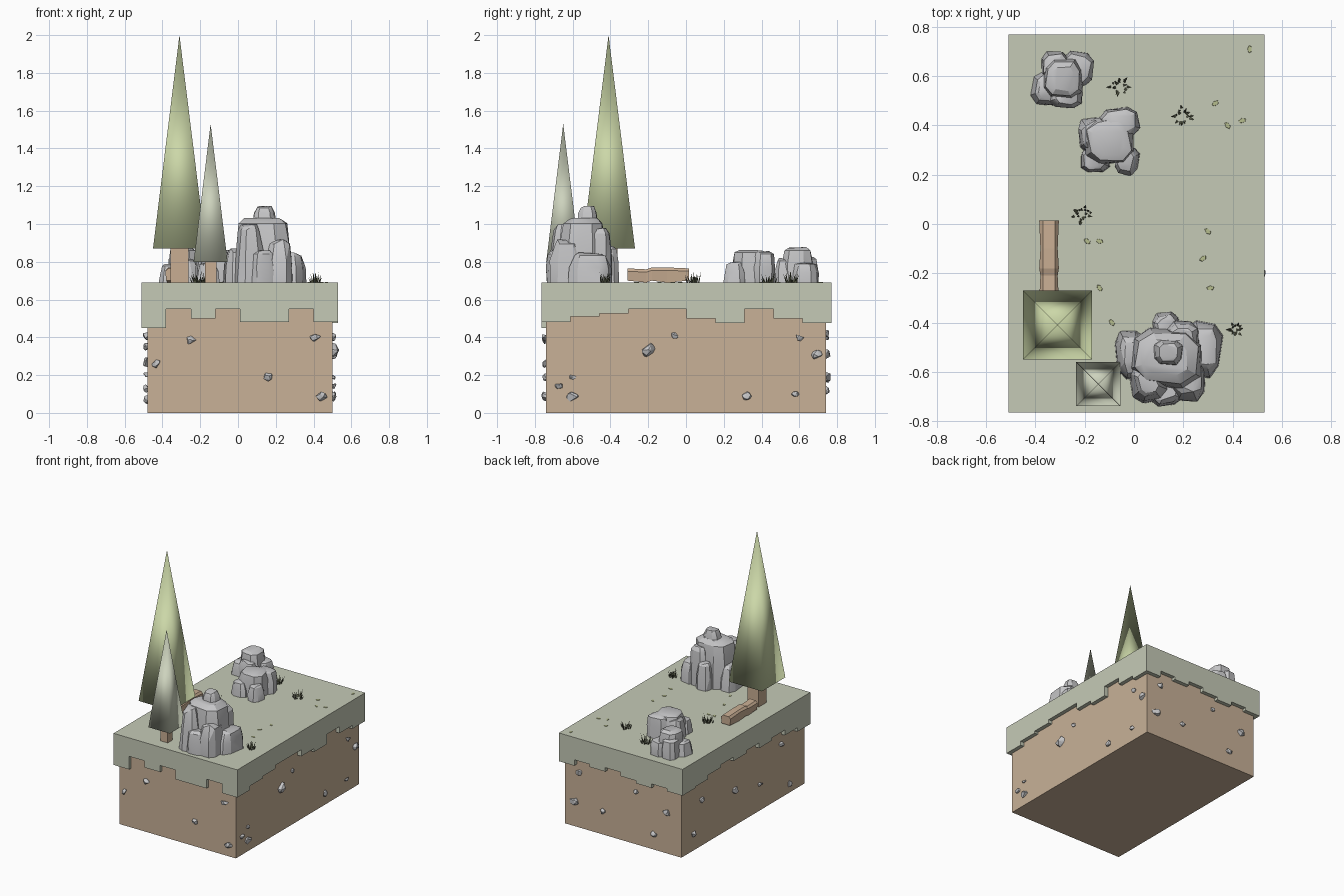
import bpy, bmesh, math, random
from mathutils import Vector, Matrix

random.seed(4)
if "Cube" in bpy.data.objects:
    bpy.data.objects.remove(bpy.data.objects["Cube"], do_unlink=True)

GROUND = 0.69
X0, X1, Y0, Y1 = -0.51, 0.53, -0.765, 0.77


def material(name, r, g, b):
    m = bpy.data.materials.new(name)
    m.use_nodes = True
    m.diffuse_color = (r, g, b, 1)
    m.node_tree.nodes["Principled BSDF"].inputs["Base Color"].default_value = (r, g, b, 1)
    return m


GRASS = material("grass", 0.56, 0.59, 0.47)
SOIL = material("soil", 0.58, 0.44, 0.31)
STONE = material("stone", 0.56, 0.56, 0.57)
LEAF = material("leaf green", 0.60, 0.68, 0.39)
PALE = material("pale leaf", 0.61, 0.65, 0.51)
WOOD = material("wood", 0.58, 0.42, 0.29)
BLADE = material("dark blade", 0.11, 0.12, 0.07)
FLECK = material("yellow fleck", 0.47, 0.51, 0.27)


def finish(bm, name, mat, smooth=None):
    bmesh.ops.recalc_face_normals(bm, faces=bm.faces)
    me = bpy.data.meshes.new(name)
    bm.to_mesh(me)
    bm.free()
    me.materials.append(mat)
    ob = bpy.data.objects.new(name, me)
    bpy.context.collection.objects.link(ob)
    if smooth is not None:
        bpy.ops.object.select_all(action='DESELECT')
        ob.select_set(True)
        bpy.context.view_layer.objects.active = ob
        if smooth >= 180:
            bpy.ops.object.shade_smooth()
        else:
            bpy.ops.object.shade_smooth_by_angle(angle=math.radians(smooth))
    return ob


def add_box(bm, lo, hi):
    lo, hi = Vector(lo), Vector(hi)
    m = Matrix.Translation((lo + hi) / 2) @ Matrix.Diagonal((*(hi - lo), 1))
    return bmesh.ops.create_cube(bm, size=1, matrix=m)["verts"]


def hull(bm, points):
    verts = [bm.verts.new(p) for p in points]
    res = bmesh.ops.convex_hull(bm, input=verts)
    junk = {g for g in res["geom_interior"] + res["geom_unused"] if isinstance(g, bmesh.types.BMVert)}
    bmesh.ops.delete(bm, geom=list(junk), context='VERTS')


# Soil block
bm = bmesh.new()
add_box(bm, (-0.48, -0.74, 0), (0.5, 0.74, 0.67))
finish(bm, "soil_block", SOIL)

# Turf: top sheet with stepped hanging edges, thickened inward
bm = bmesh.new()
corners = [Vector((X0, Y0, 0)), Vector((X1, Y0, 0)), Vector((X1, Y1, 0)), Vector((X0, Y1, 0))]
drops = [
    (.45, .55, .50, .55, .48, .48, .55, .48),
    (.48, .51, .525, .55, .55, .50, .475, .55, .50, .475),
    (.475, .52, .50, .53, .50, .48, .51, .49),
    (.49, .50, .53, .55, .52, .54, .50, .52, .48, .45),
]
up = Vector((0, 0, 1))
bm.faces.new([bm.verts.new(c + up * GROUND) for c in corners])
for i, steps in enumerate(drops):
    a, b = corners[i], corners[(i + 1) % 4]
    n = len(steps)
    edge = [a + up * GROUND, a + up * steps[0]]
    for k in range(1, n):
        if steps[k] != steps[k - 1]:
            p = a.lerp(b, k / n)
            edge += [p + up * steps[k - 1], p + up * steps[k]]
    edge += [b + up * steps[-1], b + up * GROUND]
    bm.faces.new([bm.verts.new(p) for p in edge])
bmesh.ops.remove_doubles(bm, verts=bm.verts, dist=0.0005)
turf = finish(bm, "turf", GRASS)
mod = turf.modifiers.new("thickness", 'SOLIDIFY')
mod.thickness = 0.033
mod.offset = -1
mod.use_even_offset = True


# Trees: four-sided crowns on square trunks
def tree(name, x, y, half, z0, z1, trunk, mat):
    bm = bmesh.new()
    turn = Matrix.Translation((x, y, (z0 + z1) / 2)) @ Matrix.Rotation(math.pi / 4, 4, 'Z')
    bmesh.ops.create_cone(bm, cap_ends=True, segments=4, radius1=half * math.sqrt(2),
                          radius2=0, depth=z1 - z0, matrix=turn)
    finish(bm, name + "_crown", mat, 180)
    bm = bmesh.new()
    add_box(bm, (x - trunk, y - trunk, GROUND - 0.02), (x + trunk, y + trunk, z0 + 0.03))
    finish(bm, name + "_trunk", WOOD)


tree("tall_tree", -0.31, -0.41, 0.14, 0.87, 2.0, 0.047, LEAF)
tree("small_tree", -0.145, -0.65, 0.09, 0.80, 1.53, 0.03, PALE)

# Fallen log, slightly knobbly along its length
bm = bmesh.new()
stations = [(-0.31, .70, .765), (-0.21, .69, .76), (-0.18, .70, .77), (-0.1, .69, .77), (0.015, .70, .765)]
rings = []
for k, (y, lo, hi) in enumerate(stations):
    s = 0.005 * (k % 2)
    rings.append([bm.verts.new(p) for p in (
        (-0.38 + s, y, lo), (-0.31 - s, y, lo), (-0.305 - s, y, hi - .015),
        (-0.32, y, hi), (-0.37, y, hi), (-0.385 + s, y, hi - .015))])
for r, q in zip(rings, rings[1:]):
    for j in range(6):
        bm.faces.new((r[j], r[(j + 1) % 6], q[(j + 1) % 6], q[j]))
bm.faces.new(rings[0])
bm.faces.new(rings[-1])
finish(bm, "fallen_log", WOOD)


# Rock clusters: overlapping faceted chunks that narrow upward
def chunk(bm, x, y, w, d, top, taper, base=GROUND - 0.02):
    turn = random.uniform(-0.2, 0.2)
    pts = []
    for t, s in ((0, 1), (0.55, (1 + taper) / 2 + 0.06), (0.9, taper), (1, taper * 0.72)):
        for cx, cy in ((1, .55), (.55, 1), (-.55, 1), (-1, .55), (-1, -.55), (-.55, -1), (.55, -1), (1, -.55)):
            j = s * random.uniform(0.88, 1.05)
            px, py = cx * j * w / 2, cy * j * d / 2
            pts.append((x + px * math.cos(turn) - py * math.sin(turn),
                        y + px * math.sin(turn) + py * math.cos(turn),
                        base + (top - base) * t - (random.uniform(0, 0.015) if t == 1 else 0)))
    hull(bm, pts)


clusters = {
    "large_rocks": [
        (.13, -.54, .31, .25, 1.04, .8), (.14, -.52, .15, .13, 1.10, .75), (.06, -.64, .15, .18, 1.0, .7),
        (.22, -.63, .15, .19, .92, .7), (.13, -.68, .13, .12, .86, .8), (-.01, -.53, .13, .21, .87, .7),
        (.28, -.51, .15, .23, .85, .75), (.13, -.42, .11, .12, .89, .8), (.20, -.46, .14, .14, .98, .8)],
    "middle_rocks": [
        (-.10, .34, .20, .20, .87, .85), (-.06, .41, .16, .12, .86, .85), (-.16, .26, .12, .11, .80, .7),
        (-.03, .26, .10, .12, .80, .7), (-.17, .36, .11, .14, .84, .8)],
    "back_rocks": [
        (-.29, .59, .17, .17, .88, .8), (-.23, .63, .13, .14, .80, .8), (-.35, .55, .13, .14, .79, .75),
        (-.28, .52, .14, .10, .82, .75), (-.32, .64, .12, .12, .83, .8)],
}
for name, chunks in clusters.items():
    bm = bmesh.new()
    for c in chunks:
        chunk(bm, *c)
    finish(bm, name, STONE, 22)

# Pebbles set into each soil face: (position along face, height, size)
pebbles = {
    "front": [(-.43, .26, .05), (-.25, .385, .05), (.16, .19, .05), (.44, .09, .06), (.41, .4, .055)],
    "right": [(-.2, .335, .085), (-.06, .41, .04), (-.67, .145, .045), (-.6, .085, .06), (-.6, .19, .035),
              (.32, .09, .05), (.58, .10, .04), (.6, .4, .045), (.69, .31, .06)],
    "back": [(.42, .19, .07), (.18, .18, .05), (-.36, .31, .06), (-.25, .12, .05), (-.1, .4, .04), (.38, .42, .05)],
    "left": [(-.46, .41, .06), (.5, .35, .05), (.1, .27, .06), (-.2, .2, .05), (.6, .13, .05), (-.55, .07, .05)],
}
for side, spots in pebbles.items():
    bm = bmesh.new()
    for u, z, size in spots:
        centre = {"front": (u, -.745, z), "back": (u, .745, z), "right": (.505, u, z), "left": (-.485, u, z)}[side]
        flat = (.5, .32, .42) if side in ("front", "back") else (.32, .5, .42)
        pts = []
        for _ in range(16):
            v = Vector([random.gauss(0, 1) for _ in range(3)]).normalized()
            pts.append(Vector(centre) + Vector([v[i] * flat[i] * size * 1.1 for i in range(3)]))
        hull(bm, pts)
    finish(bm, side + "_pebbles", STONE)

# Grass tufts: leaning thin blades
for i, (x, y) in enumerate([(-.06, .56), (.2, .44), (-.21, .04), (.41, -.43)]):
    bm = bmesh.new()
    reach = 0.032 if i == 3 else 0.045
    for k in range(18):
        a = k * 2.4 + random.uniform(-.3, .3)
        out = Vector((math.cos(a), math.sin(a), 0))
        side = Vector((-out.y, out.x, 0)) * 0.006
        root = Vector((x, y, GROUND - .005)) + out * reach * random.uniform(.1, .7)
        tip = root + out * reach * random.uniform(.2, .6) + up * random.uniform(.025, .065)
        hull(bm, [root - side, root + side, root + out * .007, tip])
    finish(bm, "grass_tuft_%d" % (i + 1), BLADE)

# Flat flecks lying on the turf
bm = bmesh.new()
for x, y in [(.33, .49), (.38, .4), (.44, .42), (.47, .71), (.3, -.03), (.28, -.14),
             (.31, -.26), (-.14, -.07), (-.19, -.07), (-.14, -.26), (-.09, -.4)]:
    m = (Matrix.Translation((x, y, GROUND + .001)) @ Matrix.Rotation(random.uniform(0, 3), 4, 'Z')
         @ Matrix.Diagonal((1, .6, 1, 1)))
    bmesh.ops.create_cone(bm, cap_ends=True, segments=5, radius1=.017, radius2=.015, depth=.004, matrix=m)
finish(bm, "turf_flecks", FLECK)
